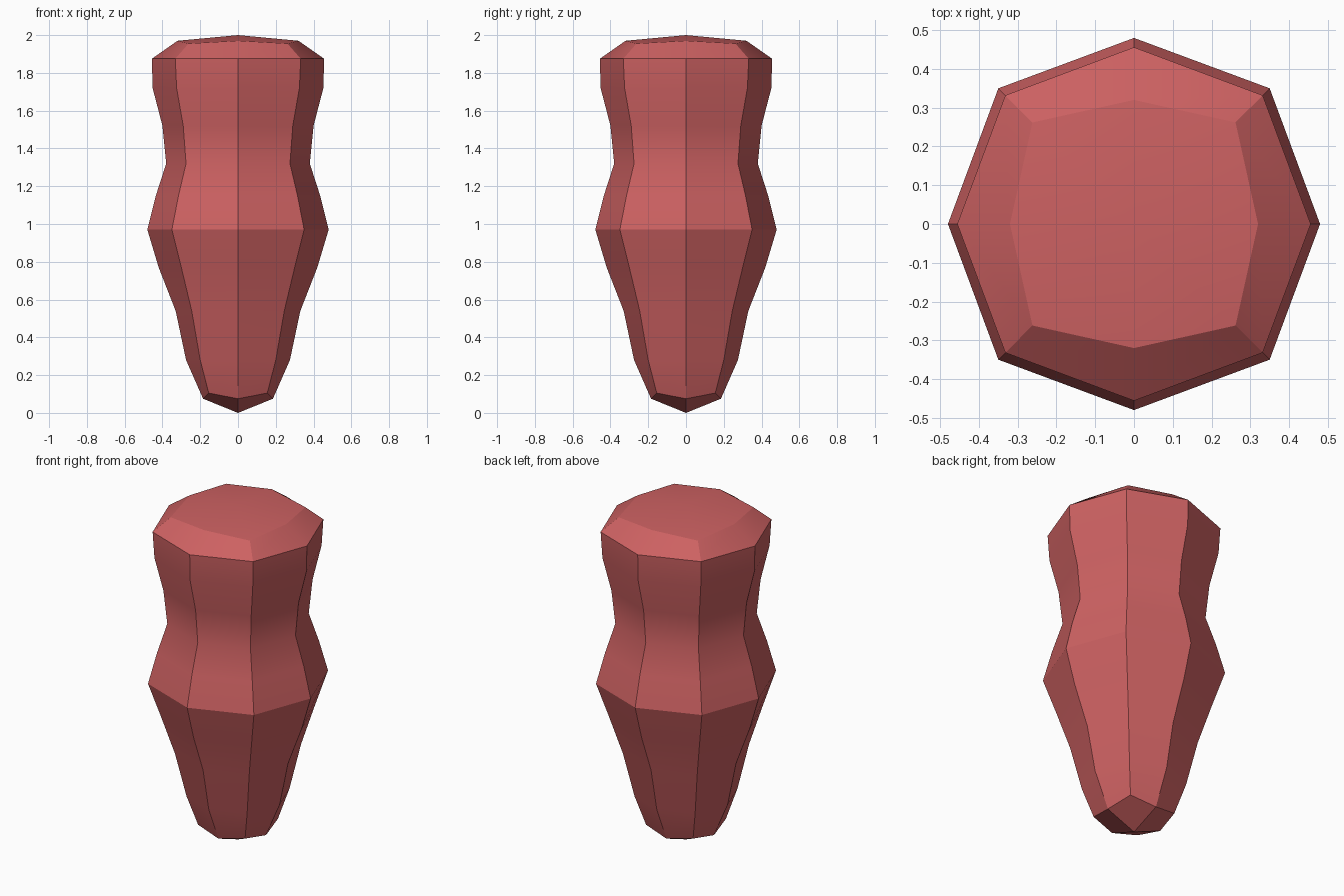
import bpy, bmesh
from math import radians

cube = bpy.data.objects.get("Cube")
if cube:
    bpy.data.objects.remove(cube, do_unlink=True)

# One flat colour
red = bpy.data.materials.new("dusty_red")
red.use_nodes = True
colour = (0.61, 0.12, 0.122, 1.0)
red.diffuse_color = colour
red.node_tree.nodes["Principled BSDF"].inputs["Base Color"].default_value = colour

# Rings from bottom to top: axis radius, axis z, corner offset, corner z
RINGS = [
    (0.185, 0.075, 0.155, 0.105),
    (0.275, 0.28, 0.20, 0.28),
    (0.33, 0.54, 0.245, 0.54),
    (0.42, 0.77, 0.30, 0.77),
    (0.48, 0.97, 0.35, 0.97),
    (0.435, 1.15, 0.315, 1.15),
    (0.38, 1.32, 0.275, 1.32),
    (0.40, 1.52, 0.29, 1.52),
    (0.452, 1.72, 0.325, 1.72),
    (0.456, 1.875, 0.332, 1.875),
    (0.32, 1.97, 0.262, 1.955),
]
DIRECTIONS = [(1, 0), (1, 1), (0, 1), (-1, 1), (-1, 0), (-1, -1), (0, -1), (1, -1)]


def add_ring(bm, axis_r, axis_z, corner_r, corner_z):
    ring = []
    for dx, dy in DIRECTIONS:
        r, z = (corner_r, corner_z) if dx and dy else (axis_r, axis_z)
        ring.append(bm.verts.new((dx * r, dy * r, z)))
    return ring


def add_cap(bm, ring, z):
    # Four quads meeting at the centre
    centre = bm.verts.new((0, 0, z))
    for i in range(0, 8, 2):
        bm.faces.new((centre, ring[i], ring[i + 1], ring[(i + 2) % 8]))


# Eight-sided body
bm = bmesh.new()
rings = [add_ring(bm, *values) for values in RINGS]
for low, high in zip(rings, rings[1:]):
    for i in range(8):
        j = (i + 1) % 8
        bm.faces.new((low[i], low[j], high[j], high[i]))
add_cap(bm, rings[0], 0.0)
add_cap(bm, rings[-1], 2.0)
bmesh.ops.recalc_face_normals(bm, faces=bm.faces)

mesh = bpy.data.meshes.new("body")
bm.to_mesh(mesh)
bm.free()
mesh.materials.append(red)
body = bpy.data.objects.new("body", mesh)
bpy.context.collection.objects.link(body)

# Smooth along the height, sharp along the side edges
bpy.ops.object.select_all(action="DESELECT")
body.select_set(True)
bpy.context.view_layer.objects.active = body
bpy.ops.object.shade_smooth_by_angle(angle=radians(30))
